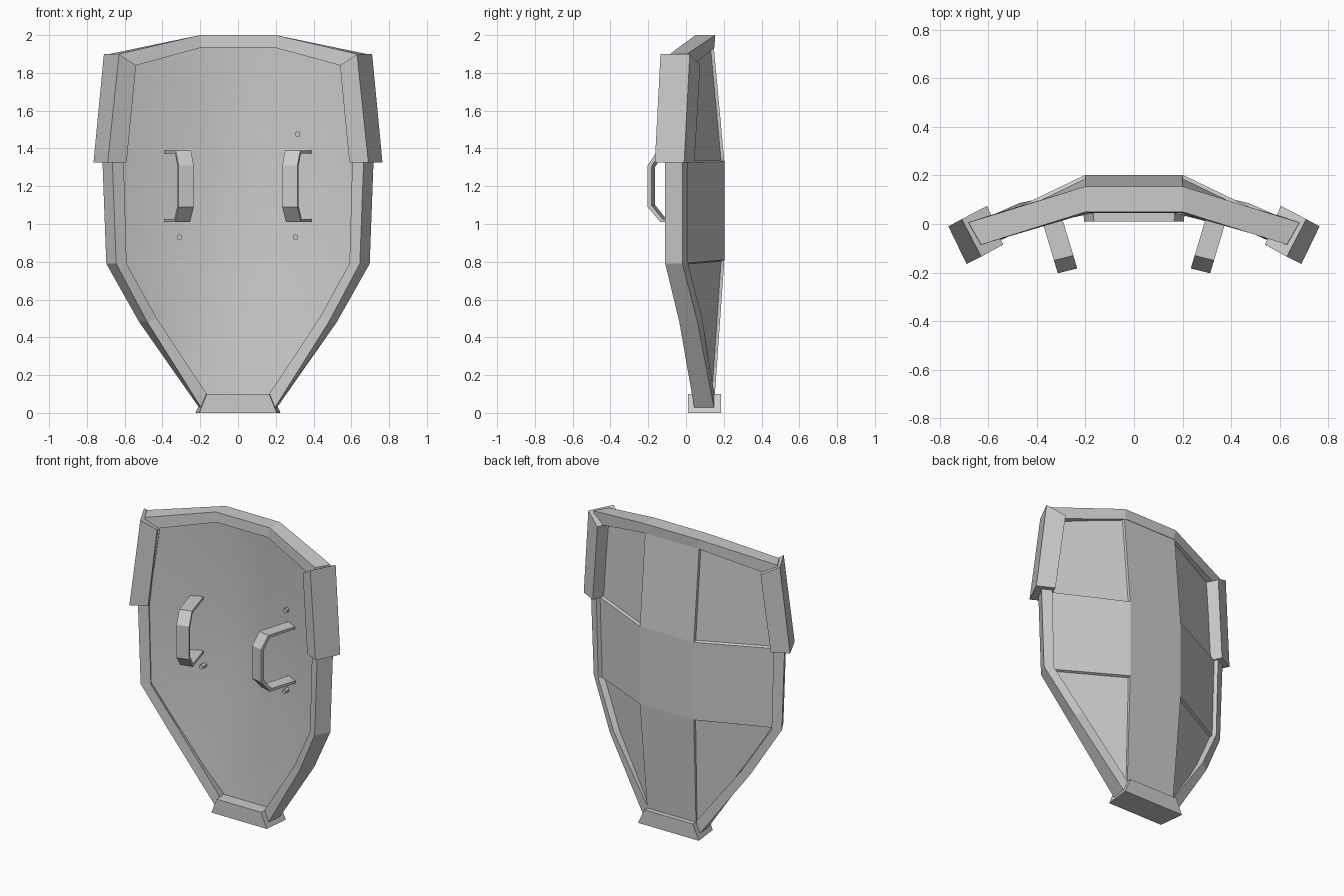
import bpy, bmesh, math
from mathutils import Vector as V

if "Cube" in bpy.data.objects:
    bpy.data.objects.remove(bpy.data.objects["Cube"])


def finish(name, bm, smooth=False):
    bmesh.ops.recalc_face_normals(bm, faces=bm.faces)
    me = bpy.data.meshes.new(name)
    bm.to_mesh(me)
    bm.free()
    for p in me.polygons:
        p.use_smooth = smooth
    ob = bpy.data.objects.new(name, me)
    bpy.context.collection.objects.link(ob)
    return ob


def loft(name, sections, closed=False):
    """Skin a run of matching cross-sections."""
    bm = bmesh.new()
    rings = [[bm.verts.new(p) for p in s] for s in sections]
    n = len(rings[0])
    pairs = list(zip(rings, rings[1:]))
    if closed:
        pairs.append((rings[-1], rings[0]))
    else:
        bm.faces.new(rings[0])
        bm.faces.new(rings[-1])
    for a, b in pairs:
        for i in range(n):
            j = (i + 1) % n
            bm.faces.new((a[i], a[j], b[j], b[i]))
    return finish(name, bm)


def flip(p):
    return V((-p[0], p[1], p[2]))


# Right half of the rim: outer front edge, inner front edge, backward direction
half = [
    ((.20, .05, 2.0), (.19, .045, 1.935), (0, 1, 0)),
    ((.63, -.085, 1.9), (.54, -.055, 1.84), (.5, .87, 0)),
    ((.665, -.11, 1.325), (.605, -.08, 1.325), (.5, .87, 0)),
    ((.645, -.11, .79), (.59, -.08, .79), (.5, .87, 0)),
    ((.48, -.035, .48), (.43, -.01, .5), (.4, .9, 0)),
    ((.19, .045, .02), (.165, .045, .1), (.1, 1, 0)),
]
half = [(V(a), V(b), V(n).normalized()) for a, b, n in half]
right = [[o, i, i + n * .105, o + n * .105] for o, i, n in half]
left = [[flip(p) for p in s] for s in reversed(right)]
loft("rim", right + left, closed=True)


# Shield plates: faceted outside with four sunken corner panels, smooth inside
def shell(name, depth, centre_shift, outer):
    bm = bmesh.new()
    centre = [(.2, .145, 1.96), (.2, .203, 1.33), (.2, .203, .81), (.18, .15, .06)]
    edge = [(o + i) / 2 + n * depth for o, i, n in half[1:5]]
    corners, c = [], {}
    for s in (1, -1):
        c[s] = [bm.verts.new((s * x, y + centre_shift, z)) for x, y, z in centre]
        e = [bm.verts.new(p if s > 0 else flip(p)) for p in edge]
        k = c[s]
        corners.append(bm.faces.new((k[0], e[0], e[1], k[1])))
        bm.faces.new((k[1], e[1], e[2], k[2]))
        corners.append(bm.faces.new((k[2], e[2], e[3], k[3])))
    for i in range(3):
        bm.faces.new((c[1][i], c[1][i + 1], c[-1][i + 1], c[-1][i]))
    bmesh.ops.recalc_face_normals(bm, faces=bm.faces)
    if corners[0].normal.y < 0:
        bmesh.ops.reverse_faces(bm, faces=bm.faces)
    if outer:
        bmesh.ops.inset_individual(bm, faces=corners, thickness=.012, depth=-.015)
    ob = finish(name, bm, smooth=not outer)
    # open sheets: face the outside backward and the lining forward
    if (ob.data.polygons[0].normal.y > 0) != outer:
        ob.data.flip_normals()


shell("outer_plate", .08, 0, True)
shell("inner_lining", .03, -.06, False)

# Foot cap on the lower tip
loft("foot_cap", [
    [(-.205, .01, 0), (.205, .01, 0), (.225, .185, 0), (-.225, .185, 0)],
    [(-.165, .01, .1), (.165, .01, .1), (.18, .185, .1), (-.18, .185, .1)]])

# Handle strap profiles (y, z)
strap_out = [(.08, 1.39), (-.14, 1.39), (-.193, 1.31), (-.193, 1.09), (-.125, 1.01), (.08, 1.01)]
strap_in = [(.08, 1.373), (-.13, 1.373), (-.173, 1.303), (-.173, 1.10), (-.115, 1.027), (.08, 1.027)]

for side, s in (("right", 1), ("left", -1)):
    # Corner guard wrapping the upper side rim
    guard = [
        [(.63, -.135, 1.9), (.54, -.085, 1.84), (.605, .075, 1.84), (.71, .02, 1.9)],
        [(.69, -.165, 1.325), (.59, -.11, 1.325), (.66, .045, 1.325), (.765, -.01, 1.325)]]
    loft(side + "_guard", [[(s * x, y, z) for x, y, z in q] for q in guard])

    # Strap handle angled toward the middle
    secs = []
    for o, i in zip(strap_out, strap_in):
        ring = []
        for (y, z), w in ((o, -.04), (o, .04), (i, .04), (i, -.04)):
            x = .275 + (y + .19) * .3 + w
            ring.append((s * x, y - w * .25, z))
        secs.append(ring)
    loft(side + "_handle", secs)

# Small studs beside the handles
for x, z in ((.315, 1.475), (.305, .93), (-.31, .93)):
    bpy.ops.mesh.primitive_cylinder_add(vertices=6, radius=.016, depth=.06,
                                        location=(x, .08, z), rotation=(math.pi / 2, 0, 0))
    bpy.context.object.name = "stud"
